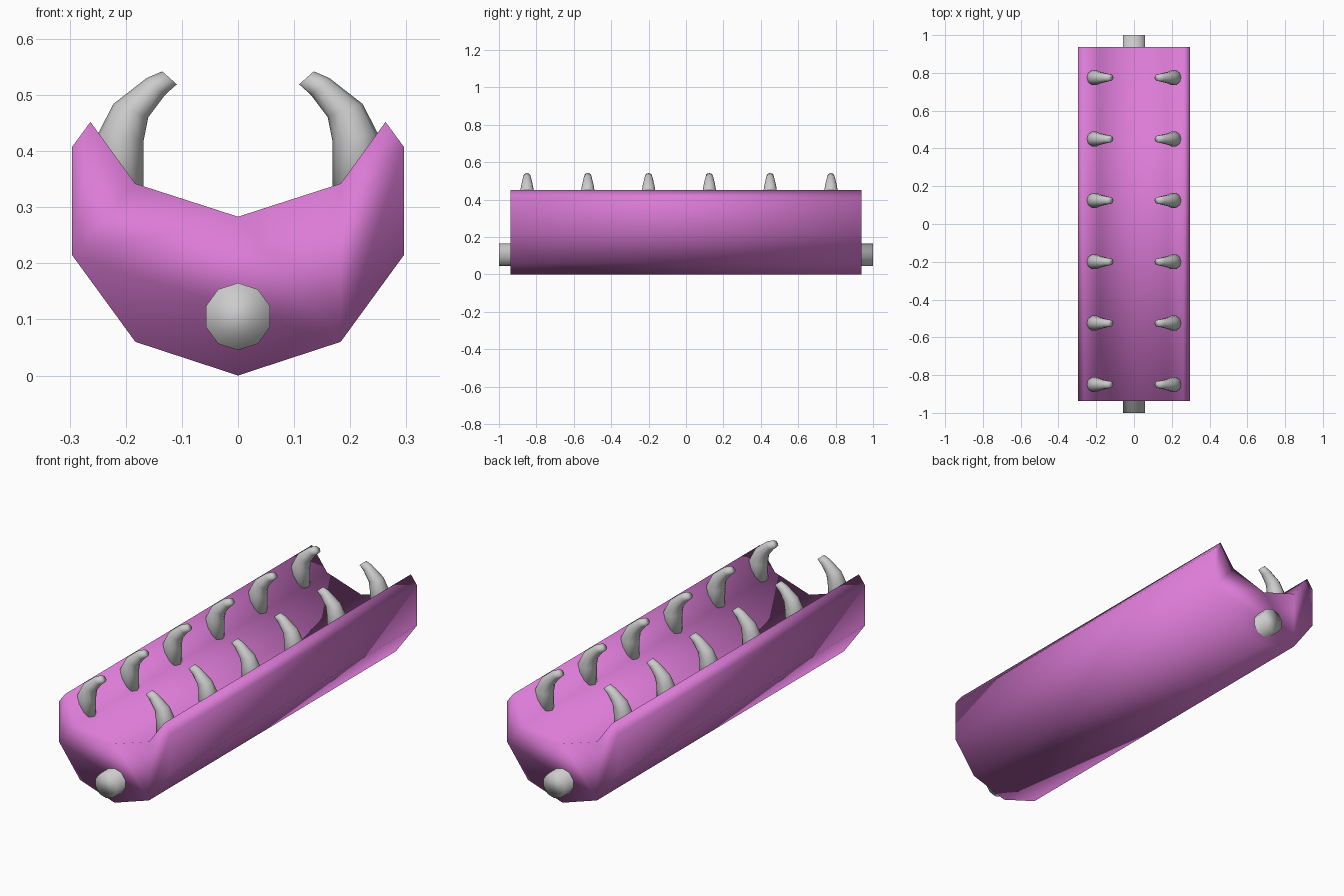
import bpy, bmesh, math
from mathutils import Vector

if "Cube" in bpy.data.objects:
    bpy.data.objects.remove(bpy.data.objects["Cube"])

body_mat = bpy.data.materials.new("pink")
body_mat.diffuse_color = (0.72, 0.2, 0.68, 1)
body_mat.use_nodes = True
body_mat.node_tree.nodes["Principled BSDF"].inputs["Base Color"].default_value = body_mat.diffuse_color


def loft(name, rings, mat=None):
    """Skin a list of equal-length rings, cap both ends, shade smooth."""
    bm = bmesh.new()
    loops = [[bm.verts.new(p) for p in ring] for ring in rings]
    n = len(loops[0])
    for a, b in zip(loops, loops[1:]):
        for i in range(n):
            j = (i + 1) % n
            bm.faces.new((a[i], a[j], b[j], b[i]))
    bm.faces.new(loops[0])
    bm.faces.new(loops[-1])
    bmesh.ops.recalc_face_normals(bm, faces=bm.faces[:])
    for f in bm.faces:
        f.smooth = True
    me = bpy.data.meshes.new(name)
    bm.to_mesh(me)
    bm.free()
    ob = bpy.data.objects.new(name, me)
    bpy.context.collection.objects.link(ob)
    if mat:
        me.materials.append(mat)
    return ob


# trough body: ten-sided bar with a ten-sided groove along its top
half = [(0.183, 0.06), (0.296, 0.215), (0.296, 0.407), (0.263, 0.452), (0.183, 0.342)]
profile = [(0, 0)] + half + [(0, 0.283)] + [(-x, z) for x, z in reversed(half)]
loft("trough_body", [[(x, y, z) for x, z in profile] for y in (-0.9375, 0.9375)], body_mat)

# axle running through the body, showing at both ends
angles = [math.tau * i / 10 for i in range(10)]
loft("axle", [[(0.06 * math.sin(a), y, 0.105 + 0.06 * math.cos(a)) for a in angles]
              for y in (-1, 1)])

# curved teeth: inner and outer edge points (x, z) of each ring, base to tip
tooth_rings = [((0.168, 0.30), (0.25, 0.30)),
               ((0.168, 0.42), (0.25, 0.43)),
               ((0.16, 0.46), (0.222, 0.484)),
               ((0.13, 0.50), (0.163, 0.53)),
               ((0.109, 0.519), (0.135, 0.542))]


def tooth(name, side, y):
    rings = []
    for (xi, zi), (xo, zo) in tooth_rings:
        inner, outer = Vector((side * xi, y, zi)), Vector((side * xo, y, zo))
        mid, u = (inner + outer) / 2, (outer - inner) / 2
        v = Vector((0, u.length, 0))
        rings.append([mid + u * math.cos(a) + v * math.sin(a) for a in angles])
    loft(name, rings)


for i in range(6):
    y = -0.85 + 0.325 * i
    tooth(f"tooth_right_{i + 1}", 1, y)
    tooth(f"tooth_left_{i + 1}", -1, y)
